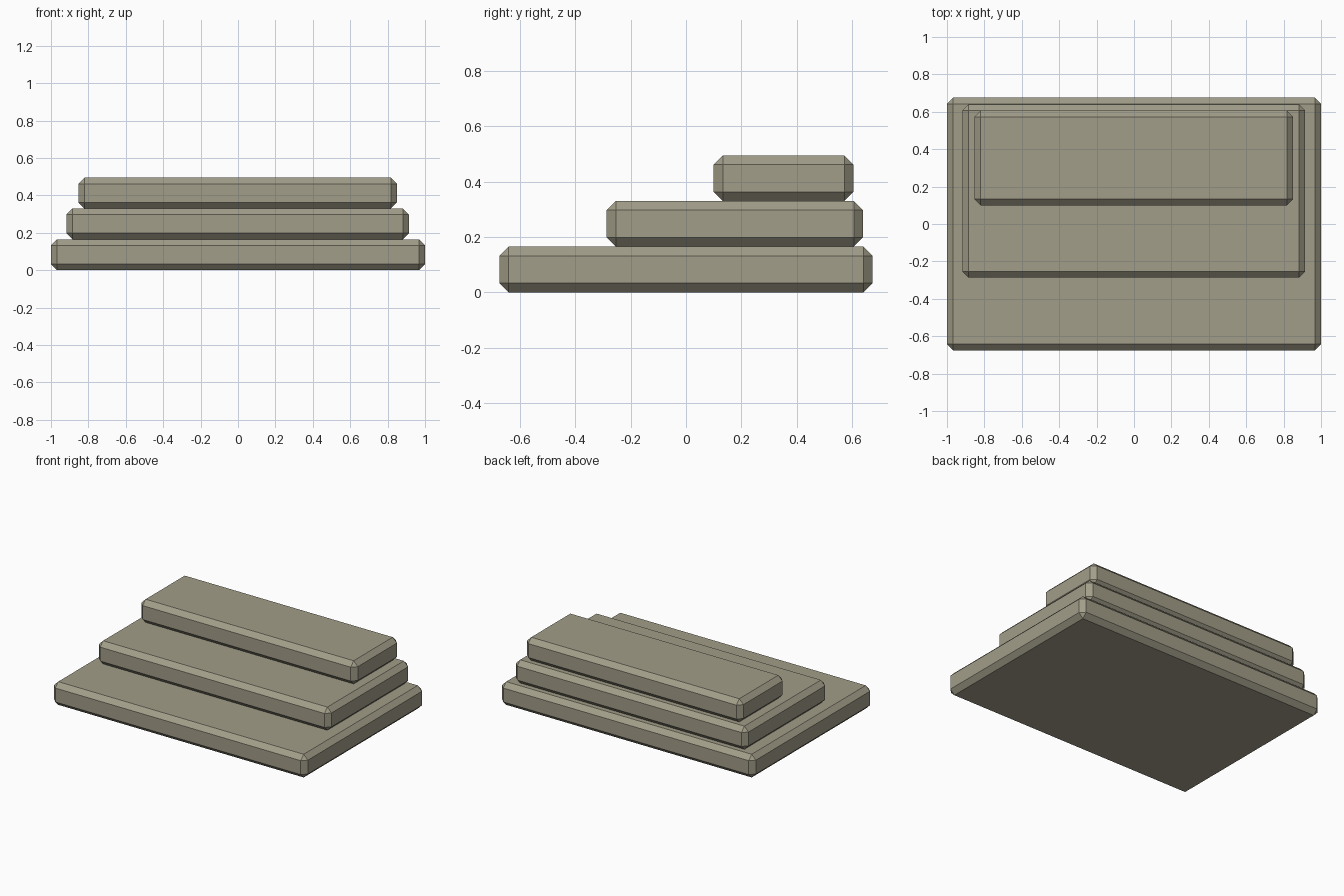
import bpy

if "Cube" in bpy.data.objects:
    bpy.data.objects.remove(bpy.data.objects["Cube"])

stone = bpy.data.materials.new("stone")
stone.diffuse_color = (0.36, 0.34, 0.25, 1)
stone.use_nodes = True
stone.node_tree.nodes["Principled BSDF"].inputs["Base Color"].default_value = stone.diffuse_color

HEIGHT = 0.165
CHAMFER = 0.033


def slab(name, x0, x1, y0, y1, level):
    """Chamfered stone slab resting on the given level."""
    bpy.ops.mesh.primitive_cube_add(size=1, location=((x0 + x1) / 2, (y0 + y1) / 2, (level + 0.5) * HEIGHT))
    ob = bpy.context.object
    ob.name = name
    ob.scale = (x1 - x0, y1 - y0, HEIGHT)
    bpy.ops.object.transform_apply(location=False, rotation=False, scale=True)
    bevel = ob.modifiers.new("chamfer", 'BEVEL')
    bevel.width = CHAMFER
    bevel.segments = 1
    ob.data.materials.append(stone)


# Three stacked steps, each set back from the front
slab("bottom_step", -1.0, 1.0, -0.675, 0.675, 0)
slab("middle_step", -0.918, 0.915, -0.287, 0.64, 1)
slab("top_step", -0.854, 0.851, 0.10, 0.606, 2)
